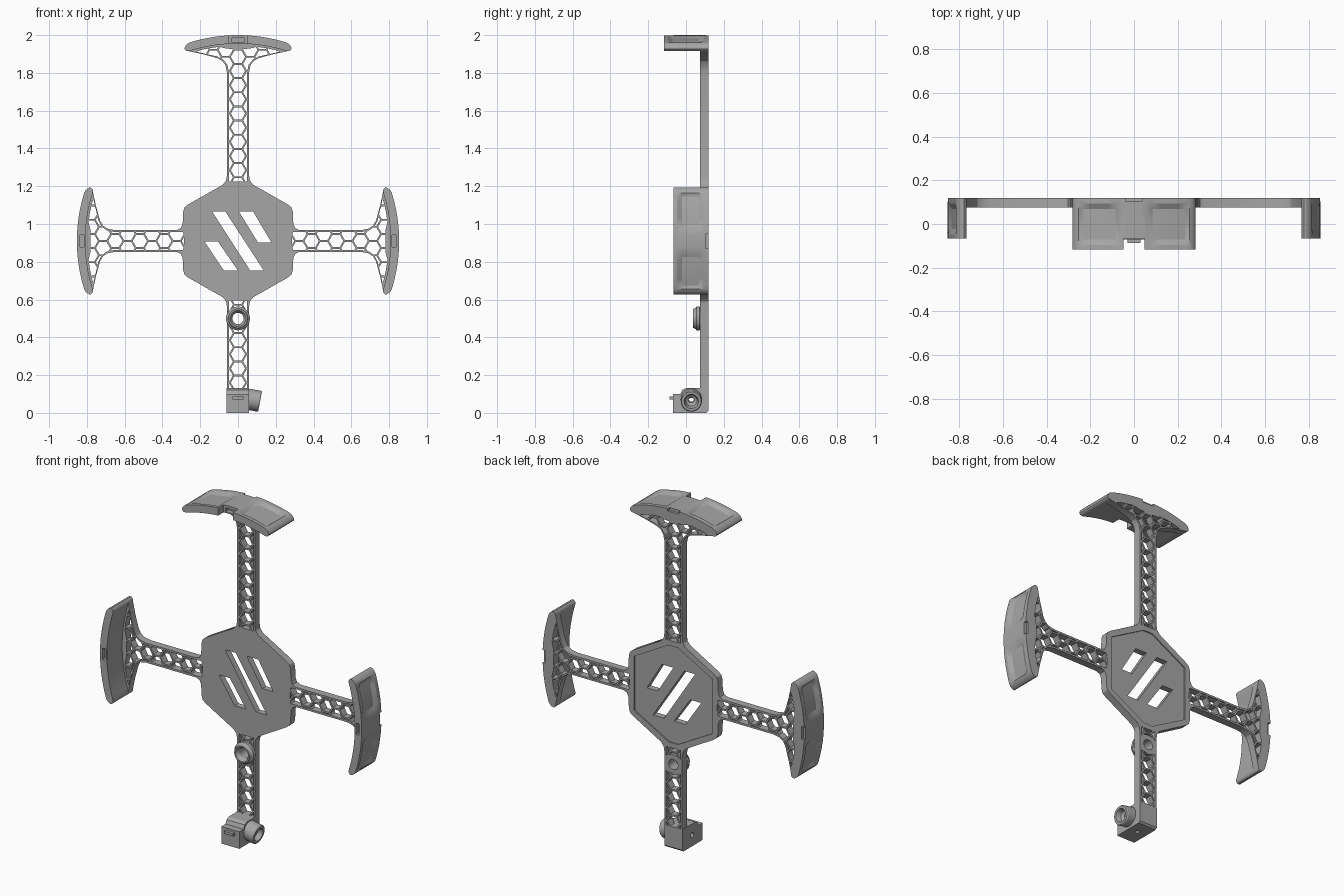
import bpy, bmesh, math
from mathutils import Vector

cube = bpy.data.objects.get("Cube")
if cube:
    bpy.data.objects.remove(cube)

grey = bpy.data.materials.new("mid grey plastic")
grey.use_nodes = True
grey.diffuse_color = (0.38, 0.38, 0.38, 1)
grey.node_tree.nodes["Principled BSDF"].inputs["Base Color"].default_value = grey.diffuse_color

CZ = 0.91                    # height of the hub centre
FRONT, BACK = 0.075, 0.118   # plate depth
ARC = 0.86                   # radius of the rim pads
UP, DOWN, RIGHT, LEFT = (0, 1), (0, -1), (1, 0), (-1, 0)


def finish(bm, name):
    bmesh.ops.recalc_face_normals(bm, faces=bm.faces)
    mesh = bpy.data.meshes.new(name)
    bm.to_mesh(mesh)
    bm.free()
    mesh.materials.append(grey)
    ob = bpy.data.objects.new(name, mesh)
    bpy.context.collection.objects.link(ob)
    return ob


def activate(ob):
    bpy.ops.object.select_all(action='DESELECT')
    ob.select_set(True)
    bpy.context.view_layer.objects.active = ob


def boolean(ob, other, op='DIFFERENCE'):
    mod = ob.modifiers.new("bool", 'BOOLEAN')
    mod.operation, mod.object, mod.solver = op, other, 'EXACT'
    activate(ob)
    bpy.ops.object.modifier_apply(modifier=mod.name)
    bpy.data.objects.remove(other)


def prisms(name, outlines, a, b, axis='y'):
    """Extrude 2D outlines along y (x, z points) or x (y, z points)."""
    bm = bmesh.new()
    for pts in outlines:
        place = (lambda p, d: (p[0], d, p[1])) if axis == 'y' else (lambda p, d: (d, p[0], p[1]))
        low = [bm.verts.new(place(p, a)) for p in pts]
        high = [bm.verts.new(place(p, b)) for p in pts]
        bm.faces.new(low)
        bm.faces.new(high[::-1])
        for i in range(len(pts)):
            j = (i + 1) % len(pts)
            bm.faces.new((low[i], high[i], high[j], low[j]))
    return finish(bm, name)


def box(name, x, y, z):
    return prisms(name, [[(x[0], z[0]), (x[1], z[0]), (x[1], z[1]), (x[0], z[1])]], *y)


def lathe(name, profile, origin, axis, n=40):
    """Spin a closed (radius, height) profile about an axis."""
    rot = Vector((0, 0, 1)).rotation_difference(Vector(axis))
    bm = bmesh.new()
    rings = []
    for k in range(n):
        a = 2 * math.pi * k / n
        rings.append([bm.verts.new(Vector(origin) + rot @ Vector((r * math.cos(a), r * math.sin(a), h)))
                      for r, h in profile])
    for k in range(n):
        p, q = rings[k], rings[(k + 1) % n]
        for i in range(len(profile)):
            j = (i + 1) % len(profile)
            bm.faces.new((p[i], p[j], q[j], q[i]))
    return finish(bm, name)


def rod(r, origin, axis, length):
    bm = bmesh.new()
    bmesh.ops.create_cone(bm, cap_ends=True, segments=32, radius1=r, radius2=r, depth=length)
    rot = Vector((0, 0, 1)).rotation_difference(Vector(axis))
    for v in bm.verts:
        v.co = rot @ v.co + Vector(origin)
    return finish(bm, "rod_cutter")


def local(d, u, w):
    """Point at distance u along an arm and w across it."""
    return (d[0] * u - d[1] * w, CZ + d[1] * u + d[0] * w)


def mirrored(d, half):
    pts = half + [(u, -w) for u, w in reversed(half) if w > 0]
    return [local(d, u, w) for u, w in pts]


def sag(w):
    return ARC - math.sqrt(ARC * ARC - w * w)


def arm_outline(d, reach):
    half = [(0, .058), (reach - .2, .058), (reach - .16, .066), (reach - .137, .082), (reach - .122, .11),
            (reach - .1, .19), (reach - .085, .262)]
    half += [(reach - .038 - sag(w), w) for w in (.25, .2, .15, .1, .05, 0)]
    return mirrored(d, half)


def arm_inside(d, reach, start):
    half = [(start, .047), (reach - .2, .047), (reach - .158, .056), (reach - .13, .078),
            (reach - .113, .11), (reach - .093, .2), (reach - .088, .22)]
    half += [(reach - .056 - sag(w), w) for w in (.2, .15, .1)] + [(reach - .072, .06), (reach - .073, 0)]
    return mirrored(d, half)


# Plate: hub with four arms
quarter = [(.058, .35), (.063, .32), (.08, .298), (.265, .193), (.283, .178), (.29, .155),
           (.293, .09), (.303, .068), (.325, .058)]
half_hub = quarter + [(x, -z) for x, z in reversed(quarter)]
hub = [(x, CZ + z) for x, z in half_hub + [(-x, -z) for x, z in half_hub]]
plate = prisms("hub_and_arms", [hub], FRONT, BACK)
for d, reach in ((UP, 1.09), (RIGHT, .853), (LEFT, .853)):
    boolean(plate, prisms("arm", [arm_outline(d, reach)], FRONT, BACK), 'UNION')
boolean(plate, box("arm", (-.058, .058), (FRONT, BACK), (.02, CZ)), 'UNION')

# Honeycomb openings, clipped to the inside of the arms
PITCH, HEX = .075, .038
cells = []
for col in range(-13, 14):
    for row in range(-13, 16):
        x = col * PITCH * math.sqrt(3) / 2
        z = CZ + (row + .5 * (col % 2)) * PITCH
        if (abs(x) < .3 and (z > 1.15 or z < .65)) or (abs(x) > .23 and abs(z - CZ) < .3):
            cells.append([(x + HEX * math.cos(k * math.pi / 3), z + HEX * math.sin(k * math.pi / 3))
                          for k in range(6)])
regions = [arm_inside(UP, 1.09, .315), arm_inside(RIGHT, .853, .285), arm_inside(LEFT, .853, .285),
           [(-.047, .1), (.047, .1), (.047, .595), (-.047, .595)]]
openings = prisms("openings", cells, FRONT - .05, BACK + .05)
boolean(openings, prisms("regions", regions, FRONT - .03, BACK + .03), 'INTERSECT')
boolean(plate, openings)

# Slanted hub windows and shallow back recess
windows = [[(-.137, 1.066), (-.067, 1.066), (.137, .753), (.065, .753)],
           [(.005, 1.066), (.08, 1.066), (.177, .902), (.106, .902)],
           [(-.177, .907), (-.106, .907), (0, .753), (-.074, .753)]]
boolean(plate, prisms("windows", windows, FRONT - .02, BACK + .02))
corner = [(.03, .285), (.255, .16)]
side = corner + [(x, -z) for x, z in reversed(corner)]
recess = [(x, CZ + z) for x, z in side + [(-x, -z) for x, z in side]]
boolean(plate, prisms("recess", [recess], BACK - .007, BACK + .02))
boolean(plate, rod(.045, (0, .1, .5), (0, 1, 0), .2))


# Curved rim pads with two pockets each
def rim(name, d, reach, y0):
    half = [.03, .06, .085, .12, .16, .2, .235, .255, .268, .277, .282]
    across = [-w for w in reversed(half)] + [0] + half
    depth = [y0, y0 + .02, y0 + .045, BACK - .05, BACK - .025, BACK]
    bm = bmesh.new()
    rings = []
    for w in across:
        tip = {.268: .003, .277: .01, .282: .018}.get(abs(w), 0)
        pocket = .014 if .08 < abs(w) < .24 else 0
        top = reach - sag(w) - tip
        pts = [(top - (pocket if i in (2, 3) else 0), y) for i, y in enumerate(depth)]
        under = reach - .045 - sag(w) + tip
        pts += [(under, BACK), (under, y0)]
        ring = []
        for u, y in pts:
            x, z = local(d, u, w)
            ring.append(bm.verts.new((x, y, z)))
        rings.append(ring)
    for p, q in zip(rings, rings[1:]):
        for i in range(len(p)):
            j = (i + 1) % len(p)
            bm.faces.new((p[i], p[j], q[j], q[i]))
    bm.faces.new(rings[0])
    bm.faces.new(rings[-1][::-1])
    ob = finish(bm, name)

    def cut(u0, u1, w, ya, yb):
        pts = [local(d, u, s) for u, s in ((u0, -w), (u1, -w), (u1, w), (u0, w))]
        boolean(ob, prisms("cut", [pts], ya, yb))
    if d == UP:
        cut(reach - .1, reach + .05, .048, y0 - .05, y0 + .05)     # front notch
        y0 += .05
    cut(reach - .038, reach - .016, .033, y0 - .01, y0 + .025)     # clip slot
    cut(reach - .016, reach + .05, .037, BACK - .015, BACK + .05)  # back notch
    return ob


parts = [plate, rim("top_rim", UP, 1.09, -.117), rim("right_rim", LEFT, .853, -.067),
         rim("left_rim", RIGHT, .853, -.067)]

# Guide ring on the lower arm
parts.append(lathe("guide_ring", [(.03, 0), (.058, 0), (.058, .043), (.063, .046), (.063, .062),
                                  (.055, .068), (.05, .082), (.042, .082), (.03, .062)],
                   (0, BACK, .5), (0, -1, 0)))

# Bottom block with clip tab, feed holes and tilted inlet tube
block = prisms("bottom_block", [[(-.07, 0), (.108, 0), (BACK, .01), (BACK, .132), (0, .132),
                                 (-.02, .122), (-.03, .1), (-.07, .1)]], -.06, .058, 'x')
boolean(block, rod(.014, (0, .028, .066), (1, 0, 0), .3))
boolean(block, rod(.012, (0, .028, 0), (0, 0, 1), .08))
parts.append(block)
parts.append(box("clip_tab", (-.03, .03), (-.088, -.06), (.072, .088)))
parts.append(lathe("inlet_tube", [(.014, 0), (.056, 0), (.056, .062), (.052, .068), (.038, .068),
                                  (.03, .04), (.014, .03)], (.05, .028, .073), (.98, 0, -.18)))

for ob in parts:
    activate(ob)
    bpy.ops.object.shade_smooth_by_angle(angle=math.radians(25))
